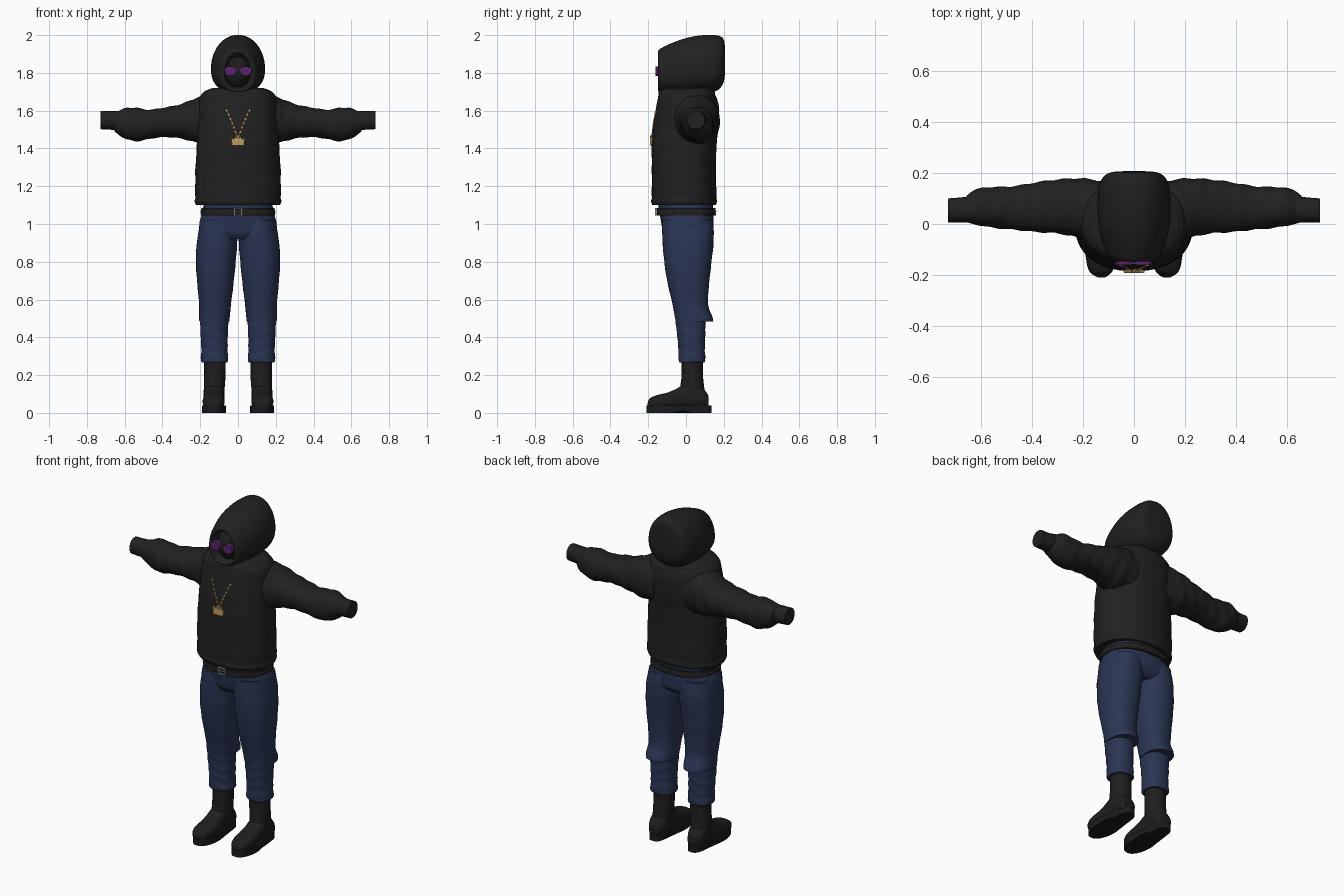
import bpy, bmesh, math
from mathutils import Vector, Matrix

cube = bpy.data.objects.get("Cube")
if cube:
    bpy.data.objects.remove(cube, do_unlink=True)


def material(name, r, g, b):
    m = bpy.data.materials.new(name)
    m.use_nodes = True
    m.diffuse_color = (r, g, b, 1)
    m.node_tree.nodes["Principled BSDF"].inputs["Base Color"].default_value = (r, g, b, 1)
    return m


CLOTH = material("charcoal cloth", .015, .015, .015)
MASK = material("mask black", .011, .011, .011)
LEATHER = material("black leather", .013, .013, .013)
DENIM = material("navy denim", .024, .036, .088)
LENS = material("purple lens", .10, .018, .15)
GOLD = material("gold", .55, .34, .12)
STEEL = material("steel", .33, .33, .33)


def finish(name, bm, mat, mirror=False, angle=45):
    bmesh.ops.recalc_face_normals(bm, faces=bm.faces)
    me = bpy.data.meshes.new(name)
    bm.to_mesh(me)
    bm.free()
    me.materials.append(mat)
    ob = bpy.data.objects.new(name, me)
    bpy.context.collection.objects.link(ob)
    bpy.ops.object.select_all(action='DESELECT')
    ob.select_set(True)
    bpy.context.view_layer.objects.active = ob
    bpy.ops.object.shade_smooth_by_angle(angle=math.radians(angle))
    if mirror:
        ob.modifiers.new("Mirror", 'MIRROR')
    return ob


def resample(rings, steps):
    """Smooth spline through the given cross-sections."""
    out = []
    for i in range(len(rings) - 1):
        p0, p1 = rings[max(i - 1, 0)], rings[i]
        p2, p3 = rings[i + 1], rings[min(i + 2, len(rings) - 1)]
        for k in range(steps):
            u = k / steps
            out.append([.5 * (2 * b + (c - a) * u + (2 * a - 5 * b + 4 * c - d) * u * u
                              + (3 * b - a - 3 * c + d) * u ** 3)
                        for a, b, c, d in zip(p0, p1, p2, p3)])
    return out + [list(rings[-1])]


def loft(name, mat, axis, rings, power=2.2, steps=4, n=40, egg=0, fold=0, freq=60, mirror=False):
    """Rings are (position on axis, low a, high a, low b, high b)."""
    bm = bmesh.new()
    loops = []
    for t, a0, a1, b0, b1 in resample(rings, steps):
        loop = []
        for k in range(n):
            ang = 2 * math.pi * k / n
            c, s = math.cos(ang), math.sin(ang)
            w = 1 + fold * math.sin(freq * t + 2 * math.sin(2 * ang))
            a = (a0 + a1) / 2 + (a1 - a0) / 2 * w * math.copysign(abs(c) ** (2 / power), c) * (1 - egg * s)
            b = (b0 + b1) / 2 + (b1 - b0) / 2 * w * math.copysign(abs(s) ** (2 / power), s)
            loop.append(bm.verts.new({'x': (t, a, b), 'y': (a, t, b), 'z': (a, b, t)}[axis]))
        loops.append(loop)
    for p, q in zip(loops, loops[1:]):
        for k in range(n):
            j = (k + 1) % n
            bm.faces.new((p[k], p[j], q[j], q[k]))
    bm.faces.new(loops[0])
    bm.faces.new(loops[-1])
    return finish(name, bm, mat, mirror)


def plate(name, mat, outline, y, depth, mirror=False):
    """Upright plate from an x, z outline."""
    bm = bmesh.new()
    f = bm.faces.new([bm.verts.new((x, y, z)) for x, z in outline])
    ext = bmesh.ops.extrude_face_region(bm, geom=[f])
    verts = [v for v in ext["geom"] if isinstance(v, bmesh.types.BMVert)]
    bmesh.ops.translate(bm, verts=verts, vec=(0, depth, 0))
    return finish(name, bm, mat, mirror, 30)


def studs(name, mat, points, radius, mirror=False):
    bm = bmesh.new()
    for p in points:
        bmesh.ops.create_icosphere(bm, subdivisions=1, radius=radius, matrix=Matrix.Translation(p))
    return finish(name, bm, mat, mirror)


# Hoodie body, collar and sleeves
BODY = [(1.10, -.215, .215, -.170, .150), (1.12, -.224, .224, -.180, .160),
        (1.20, -.227, .227, -.181, .160), (1.30, -.225, .225, -.181, .158),
        (1.42, -.218, .218, -.182, .162), (1.52, -.214, .214, -.172, .174),
        (1.60, -.212, .212, -.160, .176), (1.66, -.205, .205, -.150, .165),
        (1.69, -.192, .192, -.144, .152), (1.705, -.165, .165, -.125, .135)]
loft("hoodie_body", CLOTH, 'z', BODY, power=2.3, n=56, fold=.006, freq=55)
loft("hoodie_hem", CLOTH, 'z', [(1.10, -.222, .222, -.178, .158), (1.12, -.23, .23, -.185, .164),
                               (1.14, -.224, .224, -.18, .16)], n=56)
loft("collar", CLOTH, 'z', [(1.67, -.185, .185, -.145, .155), (1.70, -.18, .18, -.145, .152),
                           (1.72, -.135, .135, -.125, .14)], n=48)
loft("sleeves", CLOTH, 'x',
     [(.10, -.06, .165, 1.42, 1.69), (.20, -.06, .178, 1.425, 1.675), (.25, -.045, .178, 1.44, 1.655),
      (.32, -.035, .172, 1.455, 1.63), (.40, -.030, .160, 1.46, 1.615), (.47, -.022, .148, 1.45, 1.605),
      (.54, -.016, .145, 1.438, 1.615), (.59, -.008, .142, 1.45, 1.615), (.63, 0, .13, 1.47, 1.60),
      (.655, .005, .112, 1.492, 1.597)], fold=.022, freq=75, steps=6, mirror=True)
loft("cuffs", CLOTH, 'x', [(.64, .006, .108, 1.497, 1.597), (.69, .005, .103, 1.50, 1.597),
                          (.728, .006, .10, 1.502, 1.598)], mirror=True)

# Hood with a recessed opening, masked face inside
loft("hood", CLOTH, 'y',
     [(-.09, -.06, .06, 1.73, 1.88), (-.135, -.07, .07, 1.715, 1.90), (-.147, -.082, .082, 1.705, 1.915),
      (-.13, -.10, .10, 1.695, 1.932), (-.07, -.122, .122, 1.69, 1.96), (0, -.138, .138, 1.69, 1.984),
      (.08, -.142, .142, 1.69, 1.999), (.15, -.135, .135, 1.70, 2.0), (.185, -.118, .118, 1.725, 1.992),
      (.203, -.085, .085, 1.765, 1.965), (.207, -.03, .03, 1.84, 1.90)], egg=.13, n=48)
bm = bmesh.new()
bmesh.ops.create_uvsphere(bm, u_segments=32, v_segments=20, radius=1,
                          matrix=Matrix.Translation((0, -.05, 1.805)) @ Matrix.Diagonal((.076, .1, .1, 1)))
finish("masked_face", bm, MASK)

# Glasses
plate("lenses", LENS, [(.01, 1.822), (.03, 1.834), (.062, 1.832), (.073, 1.82), (.068, 1.795),
                       (.05, 1.784), (.025, 1.787), (.012, 1.802)], -.161, .03, True)
plate("glasses_bridge", LENS, [(-.012, 1.81), (.012, 1.81), (.012, 1.82), (-.012, 1.82)], -.159, .012)
plate("glasses_temples", MASK, [(.066, 1.808), (.076, 1.808), (.076, 1.824), (.066, 1.824)],
      -.145, .05, True)


def chest(x, z):
    """Front surface of the hoodie body."""
    for p, q in zip(BODY, BODY[1:]):
        if p[0] <= z <= q[0]:
            u = (z - p[0]) / (q[0] - p[0])
            rx, y0, y1 = (p[i] + (q[i] - p[i]) * u for i in (2, 3, 4))
            return (y0 + y1) / 2 - (y1 - y0) / 2 * (1 - (abs(x) / rx) ** 2.3) ** (1 / 2.3)


# Chain of links and crown pendant
bm = bmesh.new()
LINKS = 13
for i in range(LINKS):
    u = i / (LINKS - 1)
    x, z = .06 - .056 * u ** .9, 1.60 - .135 * u
    frame = (Matrix.Translation((x, chest(x, z) - .003, z)) @ Matrix.Rotation(math.radians(22), 4, 'Y')
             @ Matrix.Rotation(math.pi / 3 * (i % 2), 4, 'Z') @ Matrix.Diagonal((.0055, .003, .009, 1)))
    bmesh.ops.create_icosphere(bm, subdivisions=1, radius=1, matrix=frame)
finish("chain", bm, GOLD, True)
crown = [(-.031, 1.415), (.031, 1.415), (.037, 1.46), (.024, 1.448), (.013, 1.462),
         (0, 1.448), (-.013, 1.462), (-.024, 1.448), (-.037, 1.46)]
plate("pendant", GOLD, crown, -.191, .014)
studs("pendant_beads", GOLD, [(.037, -.186, 1.461), (.013, -.186, 1.463)], .005, True)
plate("pendant_loop", GOLD, [(-.005, 1.45), (.005, 1.45), (.005, 1.472), (-.005, 1.472)], -.187, .01)

# Trousers: waist, upper legs with flared bottom, lower legs
loft("trouser_waist", DENIM, 'z',
     [(.92, -.10, .10, -.10, .11), (.95, -.19, .19, -.12, .14), (1.0, -.205, .205, -.13, .145),
      (1.06, -.188, .188, -.14, .145), (1.115, -.182, .182, -.15, .14)], power=2.4, n=48)
loft("upper_legs", DENIM, 'z',
     [(.485, .045, .205, -.055, .145), (.51, .043, .207, -.06, .14), (.55, .040, .205, -.066, .122),
      (.60, .034, .208, -.077, .116), (.70, .022, .217, -.10, .124), (.80, .012, .223, -.115, .135),
      (.90, .004, .218, -.124, .146), (.97, .002, .207, -.126, .146), (1.02, .01, .198, -.125, .14)],
     power=2.3, fold=.006, mirror=True)
loft("lower_legs", DENIM, 'z',
     [(.268, .056, .192, -.035, .098), (.28, .052, .197, -.039, .102), (.34, .055, .194, -.041, .100),
      (.42, .054, .198, -.048, .102), (.52, .05, .20, -.06, .105)],
     power=2.3, steps=10, fold=.015, freq=110, mirror=True)

# Belt with studs and buckle
loft("belt", LEATHER, 'z', [(1.046, -.197, .197, -.154, .158), (1.084, -.194, .194, -.155, .156)],
     steps=1, power=2.4, n=48)
ring = []
for k in range(32):
    a = 2 * math.pi * (k + .5) / 32
    c, s = math.cos(a), math.sin(a)
    r = (abs(c) ** 2.4 + abs(s) ** 2.4) ** (-1 / 2.4)
    ring.append((.196 * r * c, .0015 + .156 * r * s, 1.065))
studs("belt_studs", STEEL, ring, .0045)
for name, x0, x1, z0, z1 in (("buckle_left", .017, .024, 1.045, 1.086), ("buckle_right", -.024, -.017, 1.045, 1.086),
                             ("buckle_top", -.024, .024, 1.08, 1.086), ("buckle_bottom", -.024, .024, 1.045, 1.051),
                             ("buckle_pin", -.018, .012, 1.063, 1.068)):
    plate(name, STEEL, [(x0, z0), (x1, z0), (x1, z1), (x0, z1)], -.163, .012)

# Boots: shaft, foot, sole, heel and eyelets
loft("boot_shafts", LEATHER, 'z',
     [(.08, .072, .182, -.035, .105), (.14, .070, .181, -.030, .096), (.20, .066, .18, -.023, .09),
      (.30, .066, .18, -.023, .09)], mirror=True)
loft("boot_feet", LEATHER, 'y',
     [(-.203, .112, .148, .03, .055), (-.19, .088, .172, .025, .078), (-.15, .073, .186, .02, .095),
      (-.10, .071, .186, .02, .107), (-.05, .074, .183, .02, .128), (-.01, .074, .182, .02, .152),
      (.04, .073, .183, .02, .16), (.09, .078, .180, .02, .13), (.12, .095, .163, .025, .09)],
     power=2.5, mirror=True)
bm = bmesh.new()
outline = []
for k in range(40):
    a = 2 * math.pi * k / 40
    c, s = math.cos(a), math.sin(a)
    y = -.037 + .173 * math.copysign(abs(s) ** .8, s)
    half = .058 + .008 * math.cos((y + .12) * 18)
    outline.append((.128 + half * math.copysign(abs(c) ** .7, c), y))
rows = [[bm.verts.new((x, y, z + (.01 if z == 0 and -.05 < y < .03 else 0))) for x, y in outline]
        for z in (0, .022, .04)]
for p, q in zip(rows, rows[1:]):
    for k in range(40):
        bm.faces.new((p[k], p[k - 1], q[k - 1], q[k]))
bm.faces.new(rows[0])
bm.faces.new(rows[-1])
finish("boot_soles", bm, MASK, True)
studs("boot_eyelets", STEEL, [(.124 + d, -.02 + .25 * abs(d), .15 + .022 * i)
                              for i in range(5) for d in (-.022, .022)], .003, True)
